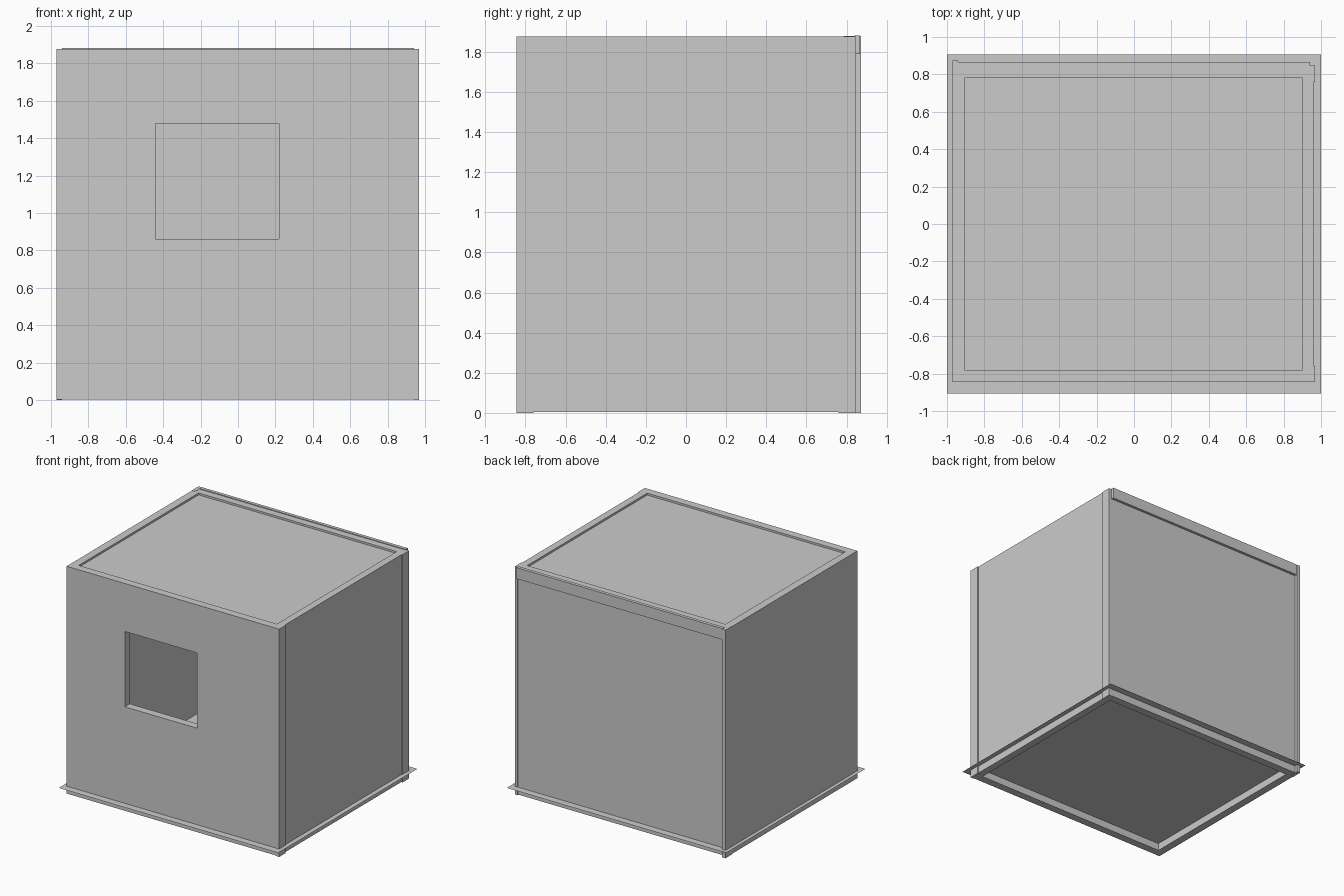
import bpy, bmesh

if "Cube" in bpy.data.objects:
    bpy.data.objects.remove(bpy.data.objects["Cube"])


def box(name, x, y, z):
    """Axis-aligned box from (min, max) ranges."""
    bm = bmesh.new()
    bmesh.ops.create_cube(bm, size=1)
    for v in bm.verts:
        for i, (lo, hi) in enumerate((x, y, z)):
            v.co[i] = hi if v.co[i] > 0 else lo
    return link(name, bm)


def sheet(name, x, y, z):
    """Single flat horizontal face."""
    bm = bmesh.new()
    corners = ((x[0], y[0]), (x[1], y[0]), (x[1], y[1]), (x[0], y[1]))
    bm.faces.new([bm.verts.new((a, b, z)) for a, b in corners])
    return link(name, bm)


def link(name, bm):
    mesh = bpy.data.meshes.new(name)
    bm.to_mesh(mesh)
    bm.free()
    obj = bpy.data.objects.new(name, mesh)
    bpy.context.collection.objects.link(obj)
    return obj


def cut(target, cutter):
    """Subtract the cutter, apply, and remove it."""
    mod = target.modifiers.new("cut", "BOOLEAN")
    mod.operation = "DIFFERENCE"
    mod.solver = "EXACT"
    mod.object = cutter
    bpy.context.view_layer.objects.active = target
    bpy.ops.object.modifier_apply(modifier=mod.name)
    bpy.data.objects.remove(cutter)


# Four joined walls, open at top and bottom, with a window in the front
walls = box("walls", (-0.97, 0.96), (-0.845, 0.845), (0.004, 1.876))
cut(walls, box("room_cutter", (-0.905, 0.9), (-0.78, 0.78), (-0.5, 2.5)))
cut(walls, box("window_cutter", (-0.44, 0.22), (-1.2, -0.5), (0.86, 1.48)))

# Floor sheet overhangs the walls; ceiling sits just below the wall tops
sheet("floor", (-1, 1), (-0.905, 0.905), 0.065)
sheet("ceiling", (-0.905, 0.9), (-0.78, 0.78), 1.86)

# Thin corner strips on the right wall
for name, y in (("front_right_strip", (-0.845, -0.76)),
                ("back_right_strip", (0.76, 0.847))):
    box(name, (0.94, 0.967), y, (0, 1.876))

# Rear corner post and the beam along the top of the back wall
box("back_left_post", (-0.97, -0.94), (0.785, 0.873), (0, 1.878))
box("back_top_beam", (-0.94, 0.94), (0.84, 0.867), (1.79, 1.882))
